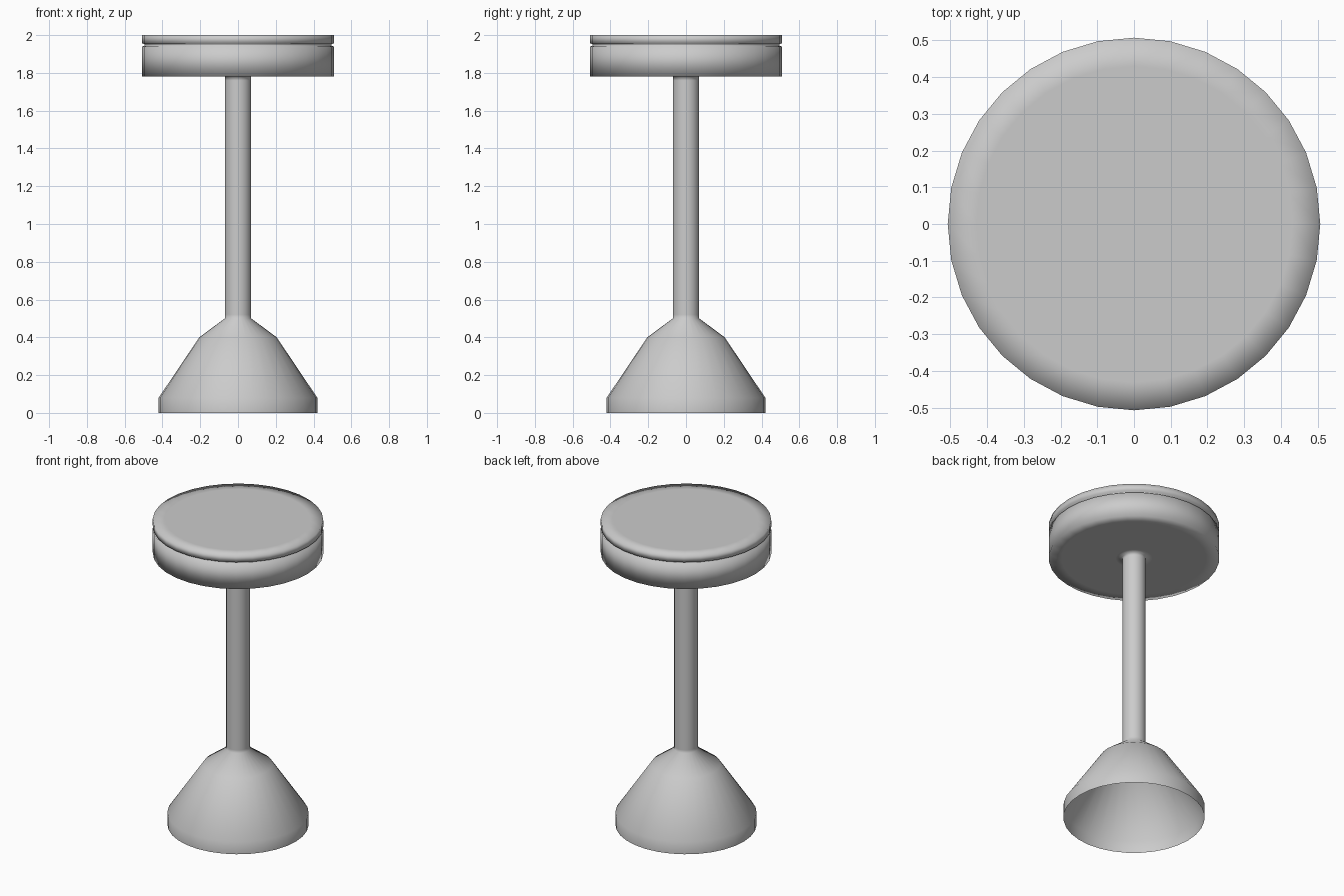
import bpy
import bmesh
from math import cos, sin, tau

if "Cube" in bpy.data.objects:
    bpy.data.objects.remove(bpy.data.objects["Cube"])

SIDES = 32


def lathe(name, profile, cap_top=False):
    """Spin (radius, height) points, listed bottom to top, around the z axis."""
    bm = bmesh.new()
    rings = [[bm.verts.new((r * cos(tau * j / SIDES), r * sin(tau * j / SIDES), z))
              for j in range(SIDES)] for r, z in profile]
    for low, high in zip(rings, rings[1:]):
        for j in range(SIDES):
            k = (j + 1) % SIDES
            bm.faces.new((low[j], low[k], high[k], high[j]))
    if cap_top:
        bm.faces.new(rings[-1])
    for f in bm.faces:
        f.smooth = True
    mesh = bpy.data.meshes.new(name)
    bm.to_mesh(mesh)
    bm.free()
    obj = bpy.data.objects.new(name, mesh)
    bpy.context.collection.objects.link(obj)
    return obj


# Flared foot, an open shell underneath, with a short collar for the stem
lathe("base", [(0.42, 0), (0.42, 0.08), (0.205, 0.40), (0.07, 0.50), (0.07, 0.52)])

# Straight stem
lathe("stem", [(0.07, 0.52), (0.07, 1.76)])

# Round seat: collar, flat underside, side wall, thin groove, cushion top
lathe("seat", [(0.07, 1.76), (0.07, 1.78), (0.11, 1.78), (0.43, 1.78),
               (0.507, 1.78), (0.507, 1.94), (0.495, 1.943), (0.495, 1.953),
               (0.507, 1.956), (0.507, 2.0), (0.43, 2.0)], cap_top=True)
